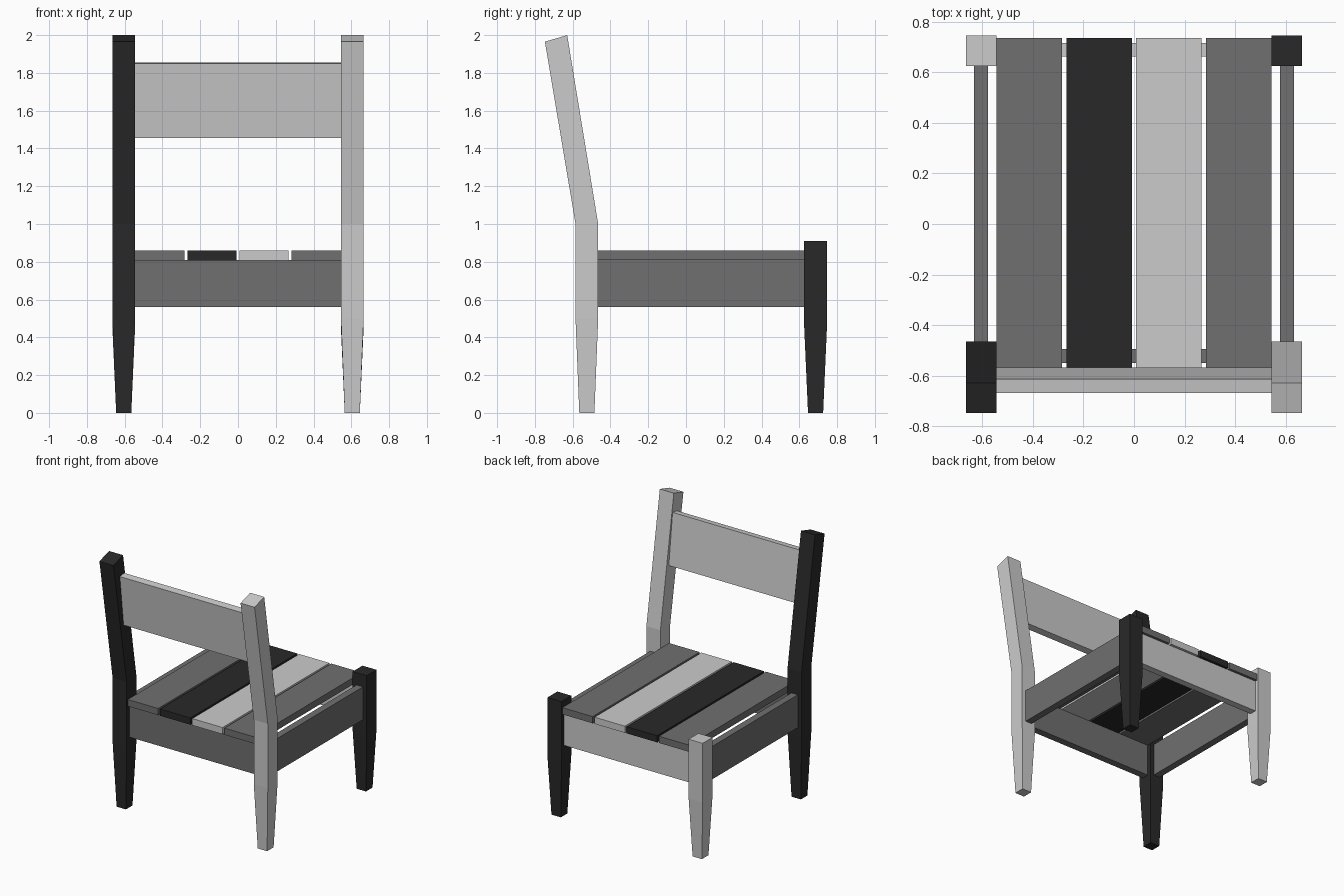
import bpy, math

if "Cube" in bpy.data.objects:
    bpy.data.objects.remove(bpy.data.objects["Cube"])


def material(name, value):
    m = bpy.data.materials.new(name)
    m.diffuse_color = (value, value, value, 1)
    m.use_nodes = True
    m.node_tree.nodes["Principled BSDF"].inputs["Base Color"].default_value = m.diffuse_color
    return m


DARK = material("dark grey", 0.16)
BLACK = material("black", 0.022)


def add_mesh(name, verts, faces, mat=None):
    me = bpy.data.meshes.new(name)
    me.from_pydata(verts, [], faces)
    ob = bpy.data.objects.new(name, me)
    bpy.context.collection.objects.link(ob)
    if mat:
        me.materials.append(mat)
    return ob


def loft(name, x, sections, mat=None):
    """Square post; each section is (half width, y0, z0, y1, z1)."""
    verts, faces = [], []
    for h, y0, z0, y1, z1 in sections:
        verts += [(x - h, y0, z0), (x + h, y0, z0), (x + h, y1, z1), (x - h, y1, z1)]
    n = len(sections)
    for s in range(n - 1):
        for i in range(4):
            a, b = s * 4 + i, s * 4 + (i + 1) % 4
            faces.append((a, b, b + 4, a + 4))
    faces += [(3, 2, 1, 0), tuple(range(4 * n - 4, 4 * n))]
    return add_mesh(name, verts, faces, mat)


def box(name, x, y, z, mat=None):
    """Box from (min, max) ranges."""
    h = (x[1] - x[0]) / 2
    return loft(name, (x[0] + x[1]) / 2,
                [(h, y[0], z[0], y[1], z[0]), (h, y[0], z[1], y[1], z[1])], mat)


# Tall legs on the backrest side, tapered below and leaning above the seat
tall = [(0.04, -0.565, 0, -0.485, 0), (0.06, -0.585, 0.5, -0.465, 0.5),
        (0.06, -0.585, 1.0, -0.465, 1.0), (0.06, -0.747, 1.965, -0.629, 2.0)]
loft("tall_leg_left", -0.605, tall, BLACK)
loft("tall_leg_right", 0.605, tall)

# Short legs on the open side
short = [(0.04, 0.646, 0, 0.726, 0), (0.06, 0.626, 0.45, 0.746, 0.45),
         (0.06, 0.626, 0.91, 0.746, 0.91)]
loft("short_leg_left", -0.605, short)
loft("short_leg_right", 0.605, short, BLACK)

# Seat rails
RAIL_Z = (0.56, 0.81)
box("rail_backrest_side", (-0.545, 0.545), (-0.55, -0.495), RAIL_Z, DARK)
box("rail_open_side", (-0.545, 0.545), (0.662, 0.717), RAIL_Z)
for side, s in (("left", -1), ("right", 1)):
    c = 0.605 * s
    box("rail_" + side, (c - 0.0275, c + 0.0275), (-0.465, 0.626), (0.56, 0.815), DARK)

# Seat slats
for i, mat in enumerate((DARK, BLACK, None, DARK)):
    x0 = -0.544 + i * 0.276
    box(f"seat_slat_{i + 1}", (x0, x0 + 0.26), (-0.572, 0.737), (0.808, 0.86), mat)

# Leaning backrest board
loft("backrest", 0, [(0.545, -0.622, 1.455, -0.568, 1.462),
                     (0.545, -0.668, 1.849, -0.614, 1.856)])
